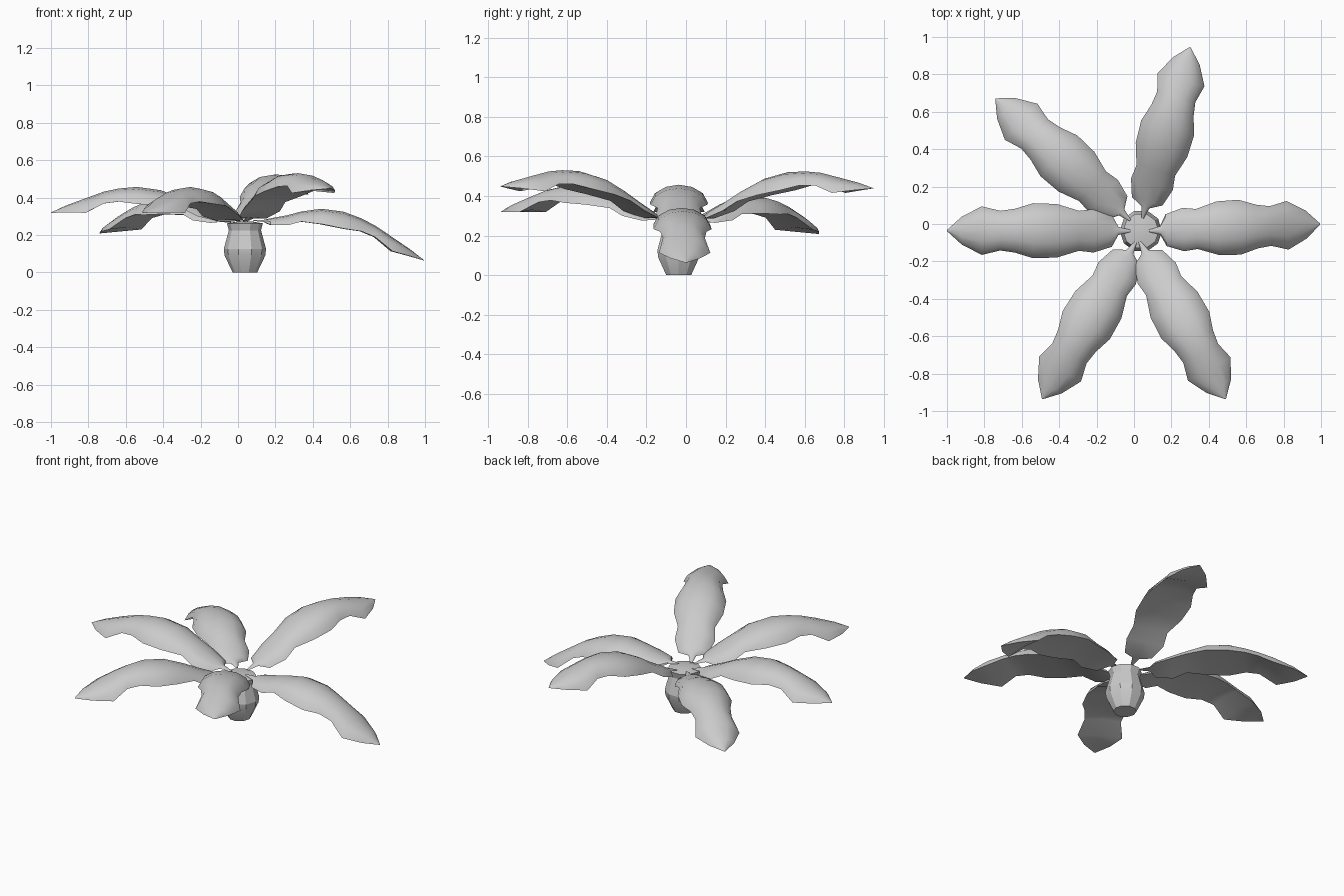
import bpy, bmesh, math
from mathutils import Vector

cube = bpy.data.objects.get("Cube")
if cube:
    bpy.data.objects.remove(cube)

grey = bpy.data.materials.new("light_grey")
grey.use_nodes = True
colour = (0.6, 0.6, 0.6, 1)
grey.diffuse_color = colour
grey.node_tree.nodes["Principled BSDF"].inputs["Base Color"].default_value = colour

CENTRE = Vector((0.037, -0.037, 0))
UP = Vector((0, 0, 1))


def finish(name, bm, angle):
    bmesh.ops.recalc_face_normals(bm, faces=bm.faces)
    mesh = bpy.data.meshes.new(name)
    bm.to_mesh(mesh)
    bm.free()
    mesh.materials.append(grey)
    obj = bpy.data.objects.new(name, mesh)
    bpy.context.collection.objects.link(obj)
    bpy.ops.object.select_all(action="DESELECT")
    obj.select_set(True)
    bpy.context.view_layer.objects.active = obj
    bpy.ops.object.shade_smooth_by_angle(angle=math.radians(angle))


# Closed loft through rings of points
def loft(name, rings, angle):
    bm = bmesh.new()
    rings = [[bm.verts.new(p) for p in ring] for ring in rings]
    n = len(rings[0])
    for a, b in zip(rings, rings[1:]):
        for i in range(n):
            j = (i + 1) % n
            bm.faces.new((a[i], a[j], b[j], b[i]))
    bm.faces.new(rings[0])
    bm.faces.new(rings[-1])
    finish(name, bm, angle)


# Bulbous faceted trunk with a flared rim and a shallow domed top
def trunk(sides=10):
    profile = [(0.066, 0), (0.109, 0.09), (0.113, 0.125), (0.086, 0.225),
               (0.096, 0.262), (0.04, 0.272)]
    turns = [2 * math.pi * i / sides for i in range(sides)]
    loft("trunk", [[CENTRE + Vector((r * math.cos(t), r * math.sin(t), z)) for t in turns]
                   for r, z in profile], 20)


# Leaf spine: position along, height above the chord, half width, droop
SPINE = [(0, 0, 0.006, 0.6), (0.065, 0.015, 0.022, 0.6), (0.1, 0.03, 0.085, 0.4),
         (0.2, 0.068, 0.116, 0.45), (0.28, 0.105, 0.107, 0.5),
         (0.4, 0.146, 0.143, 0.58), (0.53, 0.158, 0.147, 0.62),
         (0.63, 0.145, 0.117, 0.6), (0.71, 0.125, 0.106, 0.6),
         (0.81, 0.085, 0.13, 0.6), (0.92, 0.04, 0.074, 0.5), (1, 0, 0.003, 0.6)]
# Arched top: share of half width, share of droop; the underside is nearly flat
HALF = [(0, 0), (0.45, 0.12), (0.82, 0.47), (1, 1)]
SECTION = [(-u, d) for u, d in HALF[:0:-1]] + HALF + [(0, 0.85)]


def leaf(name, base, tip):
    base, tip = Vector(base), Vector(tip)
    chord = tip - base
    across = Vector((-chord.y, chord.x, 0)).normalized()
    rings = []
    for t, height, width, droop in SPINE:
        mid = base + chord * t + UP * height
        rings.append([mid + across * u * width - UP * d * droop * width
                      for u, d in SECTION])
    loft(name, rings, 32)


trunk()
leaf("leaf_left", (0.08, -0.037, 0.28), (0.995, 0, 0.065))
leaf("leaf_right", (-0.02, -0.037, 0.275), (-1, -0.035, 0.32))
leaf("leaf_back_left", (0.045, 0.03, 0.275), (0.3, 0.945, 0.44))
leaf("leaf_back_right", (-0.02, 0.02, 0.275), (-0.74, 0.67, 0.21))
leaf("leaf_front_right", (0.01, -0.095, 0.275), (-0.49, -0.935, 0.32))
leaf("leaf_front_left", (0.03, -0.095, 0.275), (0.49, -0.935, 0.45))
